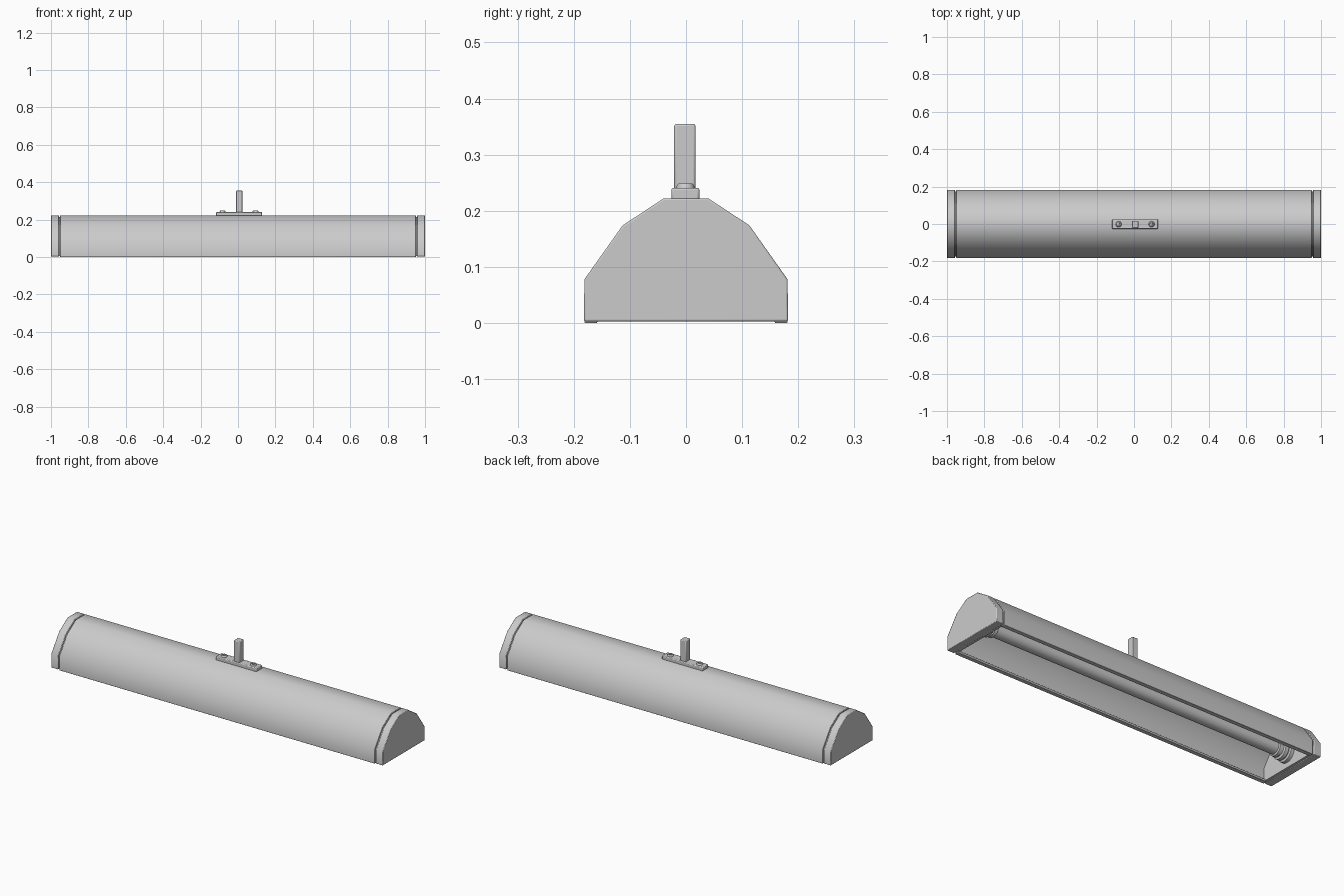
import bpy, bmesh, math
from mathutils import Matrix

if "Cube" in bpy.data.objects:
    bpy.data.objects.remove(bpy.data.objects["Cube"])

HALF = [(0.181, 0.0), (0.181, 0.078), (0.113, 0.174), (0.04, 0.222)]


def mirrored(half):
    # full section from the right half, running right to left
    return half + [(-y, z) for y, z in reversed(half)]


def scaled(k, bottom):
    pts = [(y * k, z * k) for y, z in HALF]
    pts[0] = (pts[0][0], bottom)
    return pts


def finish(bm, name, bevel=0.0, angle=40):
    bmesh.ops.recalc_face_normals(bm, faces=bm.faces[:])
    mesh = bpy.data.meshes.new(name)
    bm.to_mesh(mesh)
    bm.free()
    ob = bpy.data.objects.new(name, mesh)
    bpy.context.collection.objects.link(ob)
    bpy.ops.object.select_all(action='DESELECT')
    ob.select_set(True)
    bpy.context.view_layer.objects.active = ob
    bpy.ops.object.shade_smooth_by_angle(angle=math.radians(angle))
    if bevel:
        m = ob.modifiers.new("Bevel", 'BEVEL')
        m.width = bevel
        m.segments = 2
        m.limit_method = 'ANGLE'
        m.angle_limit = math.radians(50)
    return ob


def prism(name, pts, x0, x1, bevel=0.0):
    bm = bmesh.new()
    face = bm.faces.new([bm.verts.new((x0, y, z)) for y, z in pts])
    ext = bmesh.ops.extrude_face_region(bm, geom=[face])
    verts = [v for v in ext['geom'] if isinstance(v, bmesh.types.BMVert)]
    bmesh.ops.translate(bm, verts=verts, vec=(x1 - x0, 0, 0))
    return finish(bm, name, bevel)


def lathe(name, profile, matrix, n=32):
    # profile is (radius, height) around local z
    bm = bmesh.new()
    rings = [[bm.verts.new((r * math.cos(2 * math.pi * i / n),
                            r * math.sin(2 * math.pi * i / n), h)) for i in range(n)]
             for r, h in profile]
    for a, b in zip(rings, rings[1:]):
        for i in range(n):
            j = (i + 1) % n
            bm.faces.new((a[i], a[j], b[j], b[i]))
    bm.faces.new(rings[0])
    bm.faces.new(rings[-1])
    bm.transform(matrix)
    return finish(bm, name)


def box(name, centre, size, bevel):
    bm = bmesh.new()
    bmesh.ops.create_cube(bm, size=1, matrix=Matrix.Translation(centre) @ Matrix.Diagonal((*size, 1)))
    return finish(bm, name, bevel)


# Hollow hood with inward lips along the open bottom
outer = mirrored(HALF)
inner = mirrored([(0.158, 0.0), (0.158, 0.012)] + scaled(0.945, 0.012))
prism("hood", outer + inner[::-1], -0.951, 0.951, 0.002)

# End caps, each with a slightly smaller plug closing the hood
cap = mirrored([(0.182, 0.003)] + HALF[1:])
for side, s in (("left", -1), ("right", 1)):
    prism(side + "_end_cap", cap, s * 0.957, s, 0.003)
    prism(side + "_cap_plug", mirrored(scaled(0.965, 0.006)), s * 0.944, s * 0.965)

# Fluorescent tube and ringed sockets
TUBE_Z = 0.085
along_x = Matrix.Translation((0, 0, TUBE_Z)) @ Matrix.Rotation(math.pi / 2, 4, 'Y')
lathe("tube", [(0.034, -0.9), (0.034, 0.9)], along_x)
socket = [(0.038, 0.865), (0.042, 0.868), (0.042, 0.885), (0.037, 0.888), (0.037, 0.893),
          (0.048, 0.896), (0.048, 0.915), (0.041, 0.918), (0.041, 0.923),
          (0.052, 0.926), (0.052, 0.95)]
for side, s in (("left", -1), ("right", 1)):
    lathe(side + "_socket", [(r, s * h) for r, h in socket], along_x)

# Mounting plate, stem and screws
box("mounting_plate", (0.006, -0.001, 0.23), (0.246, 0.05, 0.022), 0.004)
box("stem", (0.006, -0.002, 0.295), (0.034, 0.038, 0.12), 0.004)
for side, x in (("left", -0.082), ("right", 0.094)):
    lathe(side + "_screw", [(0.016, 0.236), (0.016, 0.244), (0.012, 0.249),
                            (0.007, 0.249), (0.006, 0.244)],
          Matrix.Translation((x, -0.001, 0)), 16)
